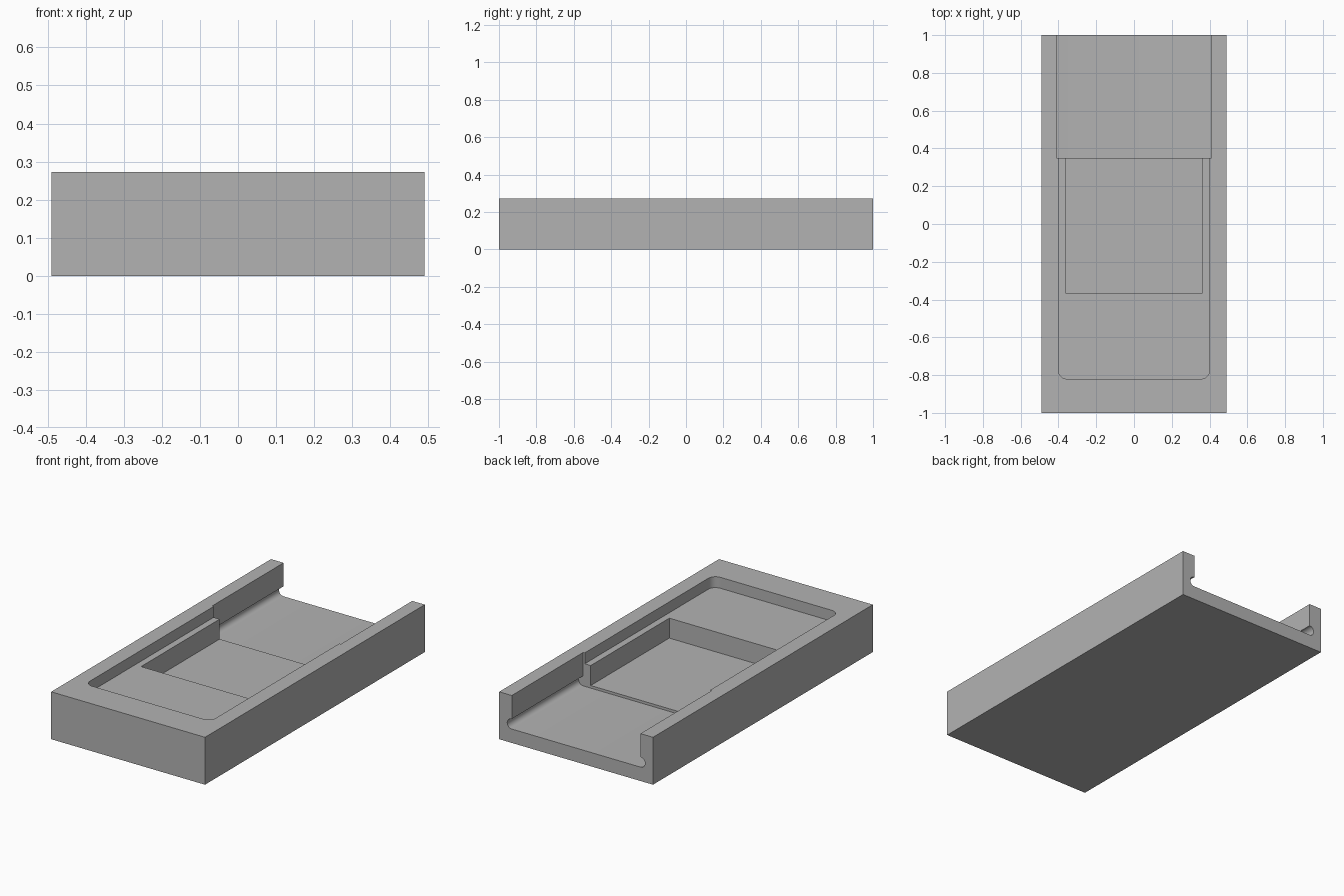
import bpy, bmesh
from math import sin, cos, pi, radians
from mathutils import Vector

cube = bpy.data.objects.get("Cube")
if cube:
    bpy.data.objects.remove(cube, do_unlink=True)

HALF_W, HEIGHT = 0.49, 0.273
STEP_Y = 0.35            # where the pocket meets the open channel

grey = bpy.data.materials.new("matte grey")
grey.use_nodes = True
colour = (0.45, 0.45, 0.45, 1)
grey.diffuse_color = colour
grey.node_tree.nodes["Principled BSDF"].inputs["Base Color"].default_value = colour


def prism(name, outline, direction):
    """Extrude a closed outline of 3D points along a direction."""
    bm = bmesh.new()
    face = bm.faces.new([bm.verts.new(p) for p in outline])
    top = bmesh.ops.extrude_face_region(bm, geom=[face])
    verts = [v for v in top["geom"] if isinstance(v, bmesh.types.BMVert)]
    bmesh.ops.translate(bm, verts=verts, vec=Vector(direction))
    bmesh.ops.recalc_face_normals(bm, faces=bm.faces)
    mesh = bpy.data.meshes.new(name)
    bm.to_mesh(mesh)
    bm.free()
    mesh.materials.append(grey)
    obj = bpy.data.objects.new(name, mesh)
    bpy.context.collection.objects.link(obj)
    return obj


def box(name, half_w, y0, y1, z0, z1):
    outline = [(-half_w, y0, z0), (half_w, y0, z0), (half_w, y1, z0), (-half_w, y1, z0)]
    return prism(name, outline, (0, 0, z1 - z0))


def arc(cx, cy, r, start, end, steps):
    angles = [start + (end - start) * i / steps for i in range(steps + 1)]
    return [(cx + r * cos(a), cy + r * sin(a)) for a in angles]


def mirrored(half):
    """Close a right-hand half outline with its mirror image."""
    return half + [(-x, y) for x, y in reversed(half)]


# Solid tray block
tray = box("tray_body", HALF_W, -1, 1, 0, HEIGHT)

# Shallow pocket with rounded front corners
radius = 0.045
half = arc(0.4 - radius, -0.82 + radius, radius, -pi / 2, 0, 10) + [(0.4, 0.5)]
shelf = prism("shelf_cutter", [(x, y, 0.21) for x, y in mirrored(half)], (0, 0, 0.2))

# Deep pocket opening into the channel
deep = box("deep_pocket_cutter", 0.362, -0.365, 0.5, 0.095, 0.4)

# Open channel with a rounded groove under each side lip
groove = 0.029
half = arc(0.41, 0.08 + groove, groove, -pi / 2, pi / 2, 16) + [(0.41, 0.4)]
channel = prism("channel_cutter", [(x, STEP_Y, z) for x, z in mirrored(half)], (0, 0.75, 0))

# Carve the pockets, then discard the cutters
bpy.context.view_layer.objects.active = tray
for cutter in (channel, shelf, deep):
    cutter.hide_render = True
    mod = tray.modifiers.new(cutter.name, "BOOLEAN")
    mod.operation = "DIFFERENCE"
    mod.solver = "EXACT"
    mod.object = cutter
    bpy.ops.object.modifier_apply(modifier=mod.name)
    bpy.data.objects.remove(cutter, do_unlink=True)

# Smooth the grooves and rounded corners, keep the edges crisp
bpy.ops.object.select_all(action="DESELECT")
tray.select_set(True)
bpy.ops.object.shade_smooth_by_angle(angle=radians(30))
